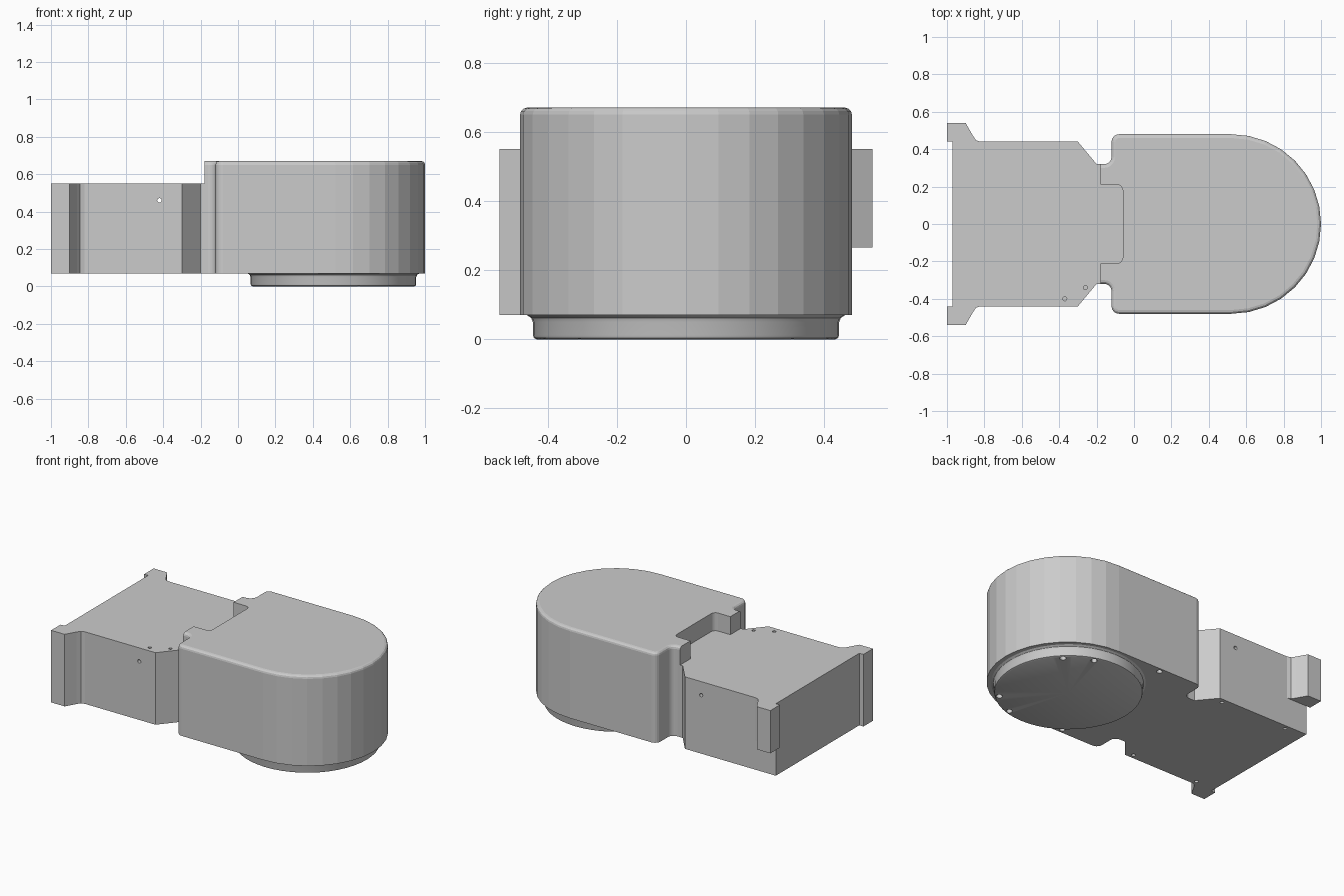
import bpy, bmesh, math

if "Cube" in bpy.data.objects:
    bpy.data.objects.remove(bpy.data.objects["Cube"])

def arc(cx, cy, r, a0, a1, n):
    return [(cx + r * math.cos(math.radians(a0 + (a1 - a0) * i / n)),
             cy + r * math.sin(math.radians(a0 + (a1 - a0) * i / n))) for i in range(n + 1)]

def mirrored(half):
    """Close a +y half outline with its mirror image, skipping points on the axis."""
    return half + [(x, -y) for x, y in reversed(half) if abs(y) > 1e-6]

def make_object(name, bm):
    bmesh.ops.recalc_face_normals(bm, faces=bm.faces)
    me = bpy.data.meshes.new(name)
    bm.to_mesh(me)
    bm.free()
    ob = bpy.data.objects.new(name, me)
    bpy.context.collection.objects.link(ob)
    return ob

def prism(name, pts, z0, z1, bevel=0):
    bm = bmesh.new()
    face = bm.faces.new([bm.verts.new((x, y, z0)) for x, y in pts])
    new = bmesh.ops.extrude_face_region(bm, geom=[face])["geom"]
    bmesh.ops.translate(bm, vec=(0, 0, z1 - z0),
                        verts=[v for v in new if isinstance(v, bmesh.types.BMVert)])
    if bevel:
        top = [e for e in bm.edges if all(v.co.z > z1 - 1e-5 for v in e.verts)]
        bmesh.ops.bevel(bm, geom=top, offset=bevel, segments=3, profile=0.5, affect='EDGES')
    return make_object(name, bm)

def cylinder(x, y, z, r, length, along_y=False):
    bpy.ops.mesh.primitive_cylinder_add(vertices=12, radius=r, depth=length, location=(x, y, z),
                                        rotation=(math.pi / 2 if along_y else 0, 0, 0))
    return bpy.context.object

def cut(ob, cutters):
    bpy.context.view_layer.objects.active = ob
    for c in cutters:
        c.hide_render = True
        m = ob.modifiers.new("cut", 'BOOLEAN')
        m.operation, m.solver, m.object = 'DIFFERENCE', 'EXACT', c
        bpy.ops.object.modifier_apply(modifier=m.name)
        bpy.data.objects.remove(c)

BASE, DECK, ROOF = 0.07, 0.55, 0.67

# Tongue outline shared by the body and the notch in the head
tongue = [(-0.18, 0.21)] + list(reversed(arc(-0.09, 0.18, 0.03, 0, 90, 4)))

# Rounded head with a neck, softened along its top edge
half = (arc(0.52, 0, 0.48, 0, 90, 8) + arc(-0.08, 0.44, 0.04, 90, 180, 5)
        + arc(-0.16, 0.36, 0.04, 0, -90, 5) + [(-0.24, 0.32)])
head = prism("rounded_head", mirrored(half), BASE, ROOF, 0.02)
notch = prism("notch_cutter", mirrored([(-0.4, 0.7), (-0.18, 0.7)] + tongue), -0.1, 0.9)
rim_holes = [cylinder(0.18, s * 0.45, BASE, 0.018, 0.08) for s in (-1, 1)]
cut(head, [notch] + rim_holes)

# Flat rear body with chamfered front corners and the tongue
body = prism("rear_body", mirrored([(-0.97, 0.44), (-0.30, 0.44), (-0.20, 0.32),
                                    (-0.18, 0.32)] + tongue), BASE, DECK)
holes = [cylinder(-0.42, 0, 0.46, 0.012, 1.2, True)]
holes += [cylinder(x, y, DECK, 0.011, 0.08) for x, y in ((-0.37, -0.40), (-0.26, -0.34))]
holes += [cylinder(x, s * 0.41, BASE, 0.012, 0.08) for x in (-0.83, -0.34) for s in (-1, 1)]
cut(body, holes)

# Mounting ears: full height on the front side, short on the back side
ear = [(-1, 0.44), (-1, 0.54), (-0.90, 0.54), (-0.86, 0.47), (-0.845, 0.448), (-0.82, 0.44)]
prism("back_ear", ear, 0.265, DECK)
prism("front_ear", [(x, -y) for x, y in ear], BASE, DECK)

# Round foot disc with a flared top and rounded lower edge
bm = bmesh.new()
profile = [(0, 0.0), (0.432, 0), (0.440, 0.004), (0.443, 0.012), (0.443, 0.05),
           (0.448, 0.062), (0.462, 0.071), (0, 0.071)]
vs = [bm.verts.new((r, 0, z)) for r, z in profile]
es = [bm.edges.new(p) for p in zip(vs, vs[1:])]
bmesh.ops.spin(bm, geom=vs + es, cent=(0, 0, 0), axis=(0, 0, 1), angle=2 * math.pi, steps=48)
bmesh.ops.remove_doubles(bm, verts=bm.verts, dist=1e-4)
bmesh.ops.translate(bm, verts=bm.verts, vec=(0.51, 0, 0))
disc = make_object("foot_disc", bm)
cut(disc, [cylinder(0.51 + x, s * y, 0, 0.02, 0.08)
           for x, y in ((0.29, 0.295), (0.13, 0.393)) for s in (-1, 1)])
bpy.ops.object.select_all(action='DESELECT')
disc.select_set(True)
bpy.context.view_layer.objects.active = disc
bpy.ops.object.shade_smooth_by_angle(angle=math.radians(30))
